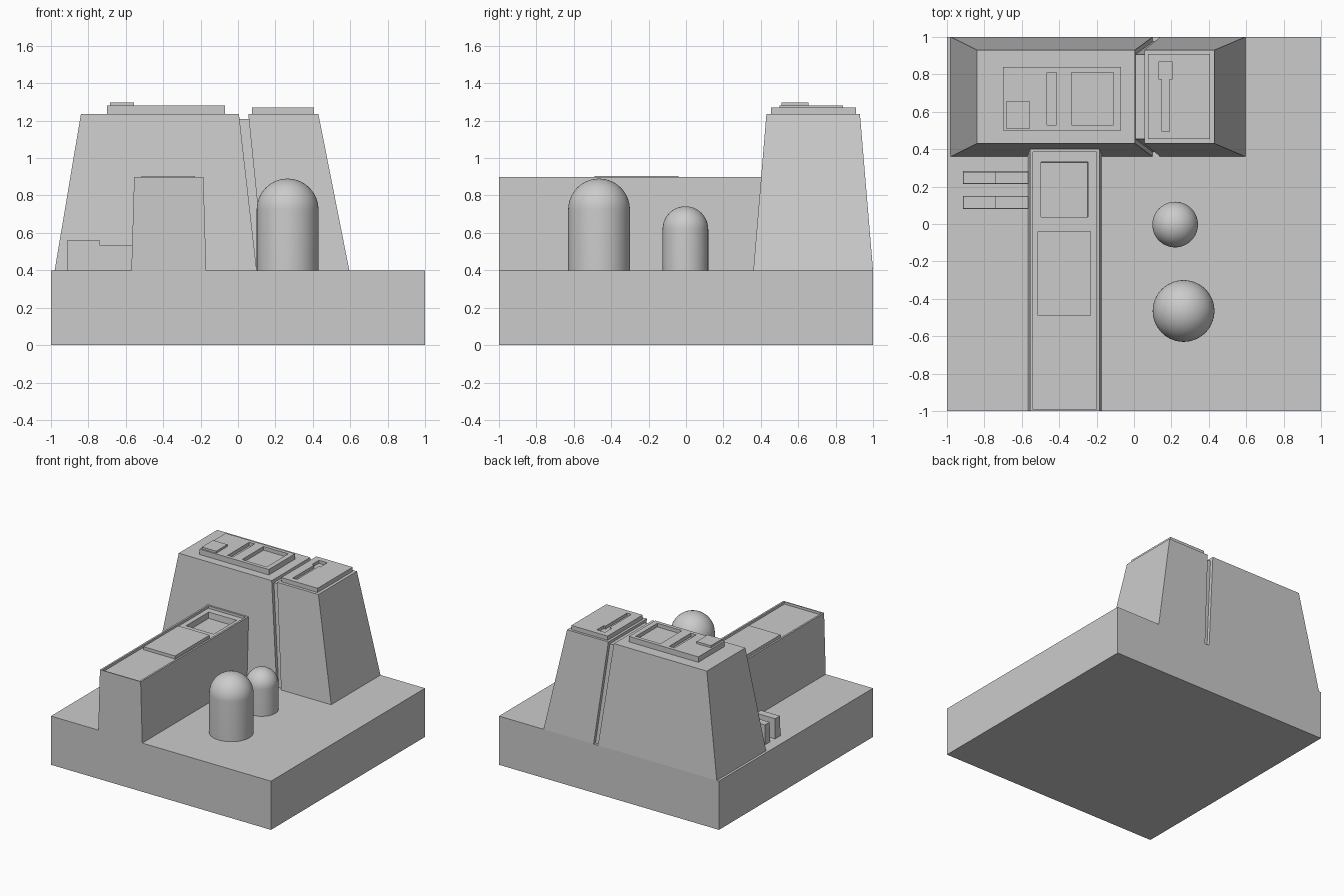
import bpy, bmesh, math

if "Cube" in bpy.data.objects:
    bpy.data.objects.remove(bpy.data.objects["Cube"])


def add_mesh(name, bm):
    bmesh.ops.recalc_face_normals(bm, faces=bm.faces)
    mesh = bpy.data.meshes.new(name)
    bm.to_mesh(mesh)
    bm.free()
    obj = bpy.data.objects.new(name, mesh)
    bpy.context.collection.objects.link(obj)
    return obj


def block(name, low, high, z0, z1):
    """Tapered block; low and high are (x0, x1, y0, y1) rectangles."""
    bm = bmesh.new()
    rings = []
    for (x0, x1, y0, y1), z in ((low, z0), (high, z1)):
        rings.append([bm.verts.new((x, y, z)) for x, y in
                      ((x0, y0), (x1, y0), (x1, y1), (x0, y1))])
    a, b = rings
    bm.faces.new(a[::-1])
    bm.faces.new(b)
    for i in range(4):
        j = (i + 1) % 4
        bm.faces.new((a[i], a[j], b[j], b[i]))
    return add_mesh(name, bm)


def box(name, rect, z0, z1):
    return block(name, rect, rect, z0, z1)


def cut(obj, cutter):
    cutter.hide_render = True
    mod = obj.modifiers.new("cut", 'BOOLEAN')
    mod.operation = 'DIFFERENCE'
    mod.solver = 'EXACT'
    mod.object = cutter
    bpy.context.view_layer.objects.active = obj
    bpy.ops.object.modifier_apply(modifier=mod.name)
    bpy.data.objects.remove(cutter)


def dome(name, x, y, r, top):
    """Round-topped post, spun from a half profile."""
    bm = bmesh.new()
    pts = [(0, 0.4), (r, 0.4)]
    n = 14
    for i in range(n + 1):
        t = math.pi / 2 * i / n
        pts.append((r * math.cos(t) if i < n else 0, top - r + r * math.sin(t)))
    vs = [bm.verts.new((px, 0, pz)) for px, pz in pts]
    es = [bm.edges.new(p) for p in zip(vs, vs[1:])]
    bmesh.ops.spin(bm, geom=vs + es, cent=(0, 0, 0), axis=(0, 0, 1),
                   angle=2 * math.pi, steps=56)
    bmesh.ops.remove_doubles(bm, verts=bm.verts, dist=1e-5)
    bmesh.ops.translate(bm, verts=bm.verts, vec=(x, y, 0))
    obj = add_mesh(name, bm)
    bpy.ops.object.select_all(action='DESELECT')
    obj.select_set(True)
    bpy.context.view_layer.objects.active = obj
    bpy.ops.object.shade_smooth_by_angle(angle=math.radians(40))


# Ground slab
box("base", (-1, 1, -1, 1), 0, 0.4)

# Tall building in two halves, with a recessed core forming the slanted seam
block("tower_left", (-0.98, 0.1, 0.36, 1), (-0.84, 0.005, 0.43, 0.93), 0.4, 1.235)
block("tower_right", (0.14, 0.595, 0.36, 1), (0.055, 0.43, 0.43, 0.93), 0.4, 1.235)
block("seam_core", (0.09, 0.15, 0.385, 0.975), (-0.005, 0.065, 0.455, 0.905), 0.4, 1.21)

# Roof plates with sunken details
left_plate = box("roof_plate_left", (-0.7, -0.07, 0.5, 0.84), 1.23, 1.28)
for rect in ((-0.465, -0.415, 0.53, 0.81), (-0.335, -0.11, 0.53, 0.81)):
    cut(left_plate, box("cutter", rect, 1.25, 1.35))
box("roof_box", (-0.685, -0.555, 0.51, 0.655), 1.27, 1.297)

right_plate = box("roof_plate_right", (0.075, 0.405, 0.455, 0.91), 1.23, 1.27)
for rect in ((0.13, 0.205, 0.775, 0.865), (0.15, 0.19, 0.495, 0.785)):
    cut(right_plate, box("cutter", rect, 1.245, 1.35))

# Long wall with a rimmed top, a pit and a raised hatch
wall = block("long_wall", (-0.57, -0.17, -1, 0.42), (-0.555, -0.185, -1, 0.4), 0.4, 0.9)
cut(wall, box("cutter", (-0.54, -0.2, -0.992, 0.385), 0.88, 1))
cut(wall, block("cutter", (-0.497, -0.248, 0.038, 0.328),
                (-0.5, -0.245, 0.035, 0.338), 0.83, 0.95))
box("wall_hatch", (-0.515, -0.23, -0.49, -0.04), 0.87, 0.905)

# Stepped side brackets
for i, y in enumerate((0.08, 0.213)):
    block(f"bracket_low_{i}", (-0.75, -0.55, y, y + 0.07),
          (-0.75, -0.55, y + 0.004, y + 0.066), 0.4, 0.535)
    block(f"bracket_high_{i}", (-0.915, -0.74, y, y + 0.07),
          (-0.912, -0.74, y + 0.004, y + 0.066), 0.4, 0.563)

# Domed posts
dome("dome_large", 0.265, -0.465, 0.165, 0.89)
dome("dome_small", 0.22, -0.003, 0.122, 0.742)
